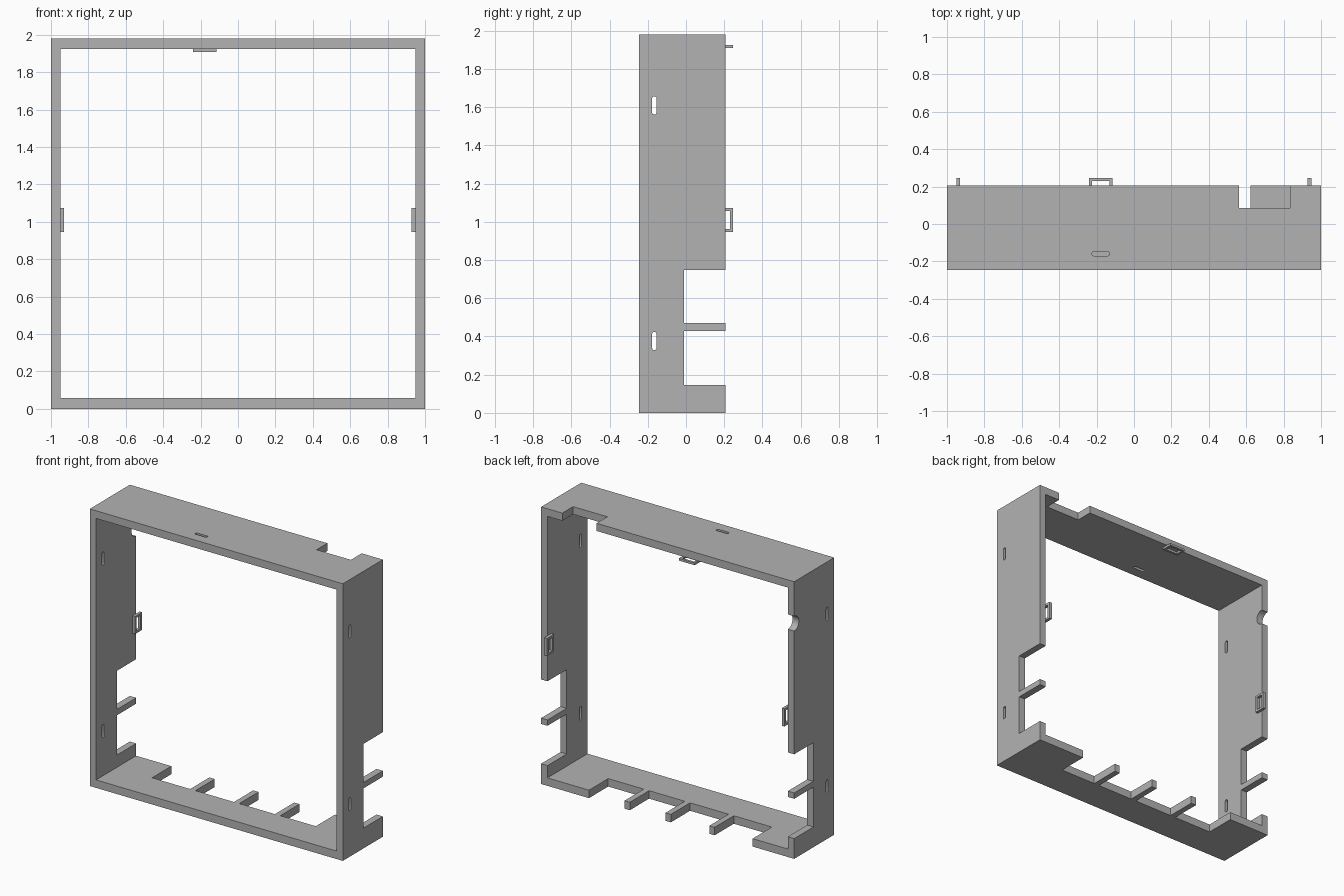
import bpy, bmesh
from math import pi
from mathutils import Matrix, Vector

if "Cube" in bpy.data.objects:
    bpy.data.objects.remove(bpy.data.objects["Cube"], do_unlink=True)

grey = bpy.data.materials.new("mid grey")
grey.use_nodes = True
grey.diffuse_color = (0.45, 0.45, 0.45, 1)
grey.node_tree.nodes["Principled BSDF"].inputs["Base Color"].default_value = grey.diffuse_color

FRONT, BACK, TIP = -0.245, 0.207, 0.245
TOP = 1.98
IN_X, IN_LOW, IN_HIGH = 0.95, 0.057, 1.925
NOTCH = -0.01                      # depth of the comb notches
PRONG = 0.042


def add_box(bm, x, y, z, round_axis=None):
    """Box between (min, max) pairs; optionally round the edges along one axis."""
    lo, hi = (Vector(v) for v in zip(x, y, z))
    verts = bmesh.ops.create_cube(bm, size=1)["verts"]
    for v in verts:
        v.co = (lo + hi) / 2 + v.co * (hi - lo)
    if round_axis is not None:
        edges = {e for v in verts for e in v.link_edges}
        along = [e for e in edges
                 if abs((e.verts[0].co - e.verts[1].co).normalized()[round_axis]) > 0.9]
        bmesh.ops.bevel(bm, geom=along, offset=0.009, segments=3, affect='EDGES', profile=0.5)


def make_object(name, bm):
    mesh = bpy.data.meshes.new(name)
    bmesh.ops.recalc_face_normals(bm, faces=bm.faces)
    bm.to_mesh(mesh)
    bm.free()
    mesh.materials.append(grey)
    obj = bpy.data.objects.new(name, mesh)
    bpy.context.collection.objects.link(obj)
    return obj


def subtract(target, bm):
    cutter = make_object("cutter", bm)
    cutter.hide_render = True
    mod = target.modifiers.new("cut", 'BOOLEAN')
    mod.operation, mod.solver, mod.object = 'DIFFERENCE', 'EXACT', cutter
    bpy.context.view_layer.objects.active = target
    bpy.ops.object.modifier_apply(modifier=mod.name)
    bpy.data.objects.remove(cutter, do_unlink=True)


def gaps(start, prongs, end):
    """Open spans between prong centres."""
    edges = [start] + [c + s * PRONG / 2 for c in prongs for s in (-1, 1)] + [end]
    return zip(edges[::2], edges[1::2])


# Square frame with an open middle
bm = bmesh.new()
add_box(bm, (-1, 1), (FRONT, BACK), (0, TOP))
frame = make_object("frame", bm)
bm = bmesh.new()
add_box(bm, (-IN_X, IN_X), (-1, 1), (IN_LOW, IN_HIGH))
subtract(frame, bm)

bm = bmesh.new()
# Comb notches through both side walls and the bottom wall
for span in gaps(0.145, [0.45], 0.747):
    add_box(bm, (-1.2, 1.2), (NOTCH, 0.4), span)
for span in gaps(-0.672, [-0.35, -0.004, 0.32], 0.622):
    add_box(bm, span, (NOTCH, 0.4), (-0.1, 0.1))
# Cable notch in the top wall
add_box(bm, (0.562, 0.833), (0.085, 0.4), (1.85, 2.1))
# Narrow slots in the sides and the top
for z in (0.376, 1.609):
    add_box(bm, (-1.2, 1.2), (-0.177, -0.155), (z - 0.047, z + 0.047), round_axis=0)
add_box(bm, (-0.225, -0.13), (-0.17, -0.148), (1.85, 2.1), round_axis=2)
# Half-round notch in the back edge of one side
bmesh.ops.create_cone(bm, cap_ends=True, segments=32, radius1=0.053, radius2=0.053, depth=0.3,
                      matrix=Matrix.Translation((-1, BACK, 1.68)) @ Matrix.Rotation(pi / 2, 4, 'Y'))
subtract(frame, bm)


# Catch loops on the inner faces, sticking out past the back edge
def catch_loop(name, length, thickness):
    """Rectangular ring; length runs along z, thickness along x."""
    bm = bmesh.new()
    bar, inner = 0.016, 0.165
    a, b = length
    add_box(bm, thickness, (inner, TIP), (a, a + bar))
    add_box(bm, thickness, (inner, TIP), (b - bar, b))
    add_box(bm, thickness, (inner, inner + bar), (a + bar, b - bar))
    add_box(bm, thickness, (TIP - bar, TIP), (a + bar, b - bar))
    return make_object(name, bm)


catch_loop("right_catch_loop", (0.947, 1.073), (-IN_X, -0.93))
catch_loop("left_catch_loop", (0.947, 1.073), (0.928, IN_X))
# The top loop is built upright, then turned a quarter to lie under the top wall
top_loop = catch_loop("top_catch_loop", (-0.24, -0.115), (-IN_HIGH, -1.909))
top_loop.data.transform(Matrix.Rotation(pi / 2, 4, 'Y'))

# Crisp flat faces, smooth only inside the round notch and slots
bpy.context.view_layer.update()
bpy.context.view_layer.objects.active = frame
frame.select_set(True)
bpy.ops.object.shade_smooth_by_angle(angle=pi / 6)
